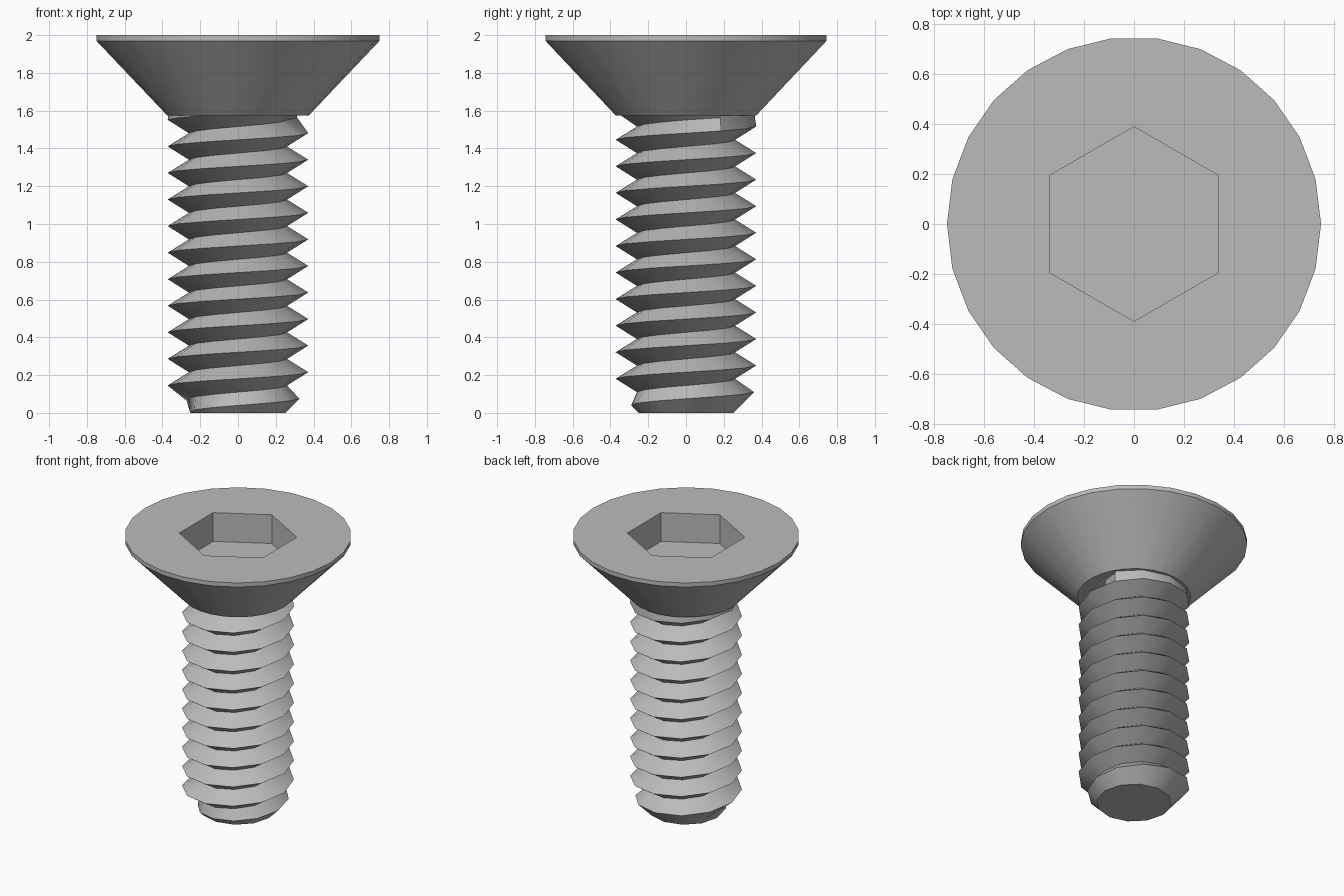
import bpy
import bmesh
from math import sin, cos, pi, hypot

cube = bpy.data.objects.get("Cube")
if cube:
    bpy.data.objects.remove(cube)

# One plain steel colour
steel = bpy.data.materials.new("steel grey")
steel.use_nodes = True
colour = (0.5, 0.5, 0.5, 1)
steel.diffuse_color = colour
steel.node_tree.nodes["Principled BSDF"].inputs["Base Color"].default_value = colour

NECK = 1.575     # underside of the head
CREST, ROOT = 0.372, 0.26
PITCH, SIDES = 0.1406, 12


def finish(bm, name, angle):
    bmesh.ops.recalc_face_normals(bm, faces=bm.faces)
    mesh = bpy.data.meshes.new(name)
    bm.to_mesh(mesh)
    bm.free()
    obj = bpy.data.objects.new(name, mesh)
    bpy.context.collection.objects.link(obj)
    mesh.materials.append(steel)
    bpy.ops.object.select_all(action='DESELECT')
    obj.select_set(True)
    bpy.context.view_layer.objects.active = obj
    bpy.ops.object.shade_smooth_by_angle(angle=angle)


def ring(bm, radius, z, sides, turn=0):
    return [bm.verts.new((radius * cos(turn + 2 * pi * i / sides),
                          radius * sin(turn + 2 * pi * i / sides), z))
            for i in range(sides)]


def bridge(bm, a, b):
    for i in range(len(a)):
        j = (i + 1) % len(a)
        bm.faces.new((a[i], a[j], b[j], b[i]))


# Countersunk head with a hexagonal socket
bm = bmesh.new()
rings = [ring(bm, r, z, 26) for r, z in ((0.375, NECK), (0.75, 1.97), (0.75, 2))]
bm.faces.new(rings[0])
for low, high in zip(rings, rings[1:]):
    bridge(bm, low, high)
lip = ring(bm, 0.39, 2, 6, pi / 2)
floor = ring(bm, 0.39, 1.79, 6, pi / 2)
bridge(bm, lip, floor)
bm.faces.new(floor)
# Fill the flat top between the rim and the socket
edges = [bm.edges.get((loop[i - 1], loop[i]))
         for loop in (rings[-1], lip) for i in range(len(loop))]
bmesh.ops.triangle_fill(bm, edges=edges, use_beauty=True)
finish(bm, "countersunk_head", 0.5)

# Threaded shank: a crest helix and a root helix joined by two flanks
bm = bmesh.new()
crests, roots = [], []
for k in range(-2 * SIDES, 13 * SIDES):
    a = 2 * pi * k / SIDES
    for helix, radius, offset in ((crests, CREST, 0.075), (roots, ROOT, 0.145)):
        z = offset + PITCH * k / SIDES
        if z < 0.07:                      # tapered tip
            radius = 0.25 + z
        elif z > 1.555:                   # run-out under the head
            radius = CREST - 0.01
        radius = max(0.05, min(radius, 0.25 + z))
        helix.append(bm.verts.new((radius * cos(a), radius * sin(a), z)))
for k in range(len(crests) - 1):
    bm.faces.new((crests[k], crests[k + 1], roots[k + 1], roots[k]))
    n = k + SIDES
    if n + 1 < len(crests):
        bm.faces.new((roots[k], roots[k + 1], crests[n + 1], crests[n]))

# Trim both ends square and close them
for z, up in ((0, -1), (NECK + 0.005, 1)):
    cut = bmesh.ops.bisect_plane(bm, geom=bm.verts[:] + bm.edges[:] + bm.faces[:],
                                 plane_co=(0, 0, z), plane_no=(0, 0, up),
                                 clear_outer=True)
    rim = [e for e in cut["geom_cut"] if isinstance(e, bmesh.types.BMEdge)]
    bmesh.ops.holes_fill(bm, edges=rim, sides=0)
finish(bm, "threaded_shank", 0.6)
